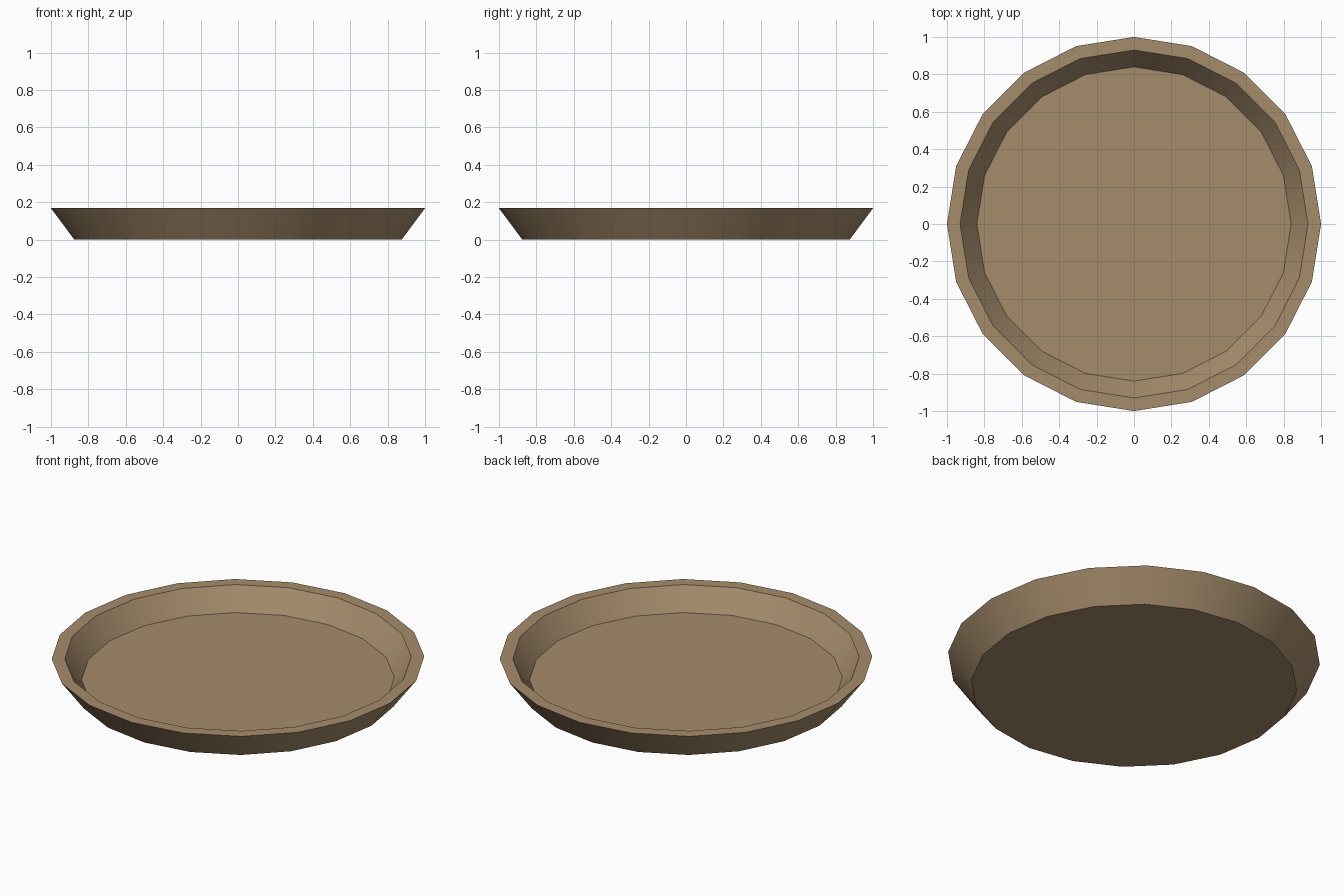
import bpy, bmesh, math

if "Cube" in bpy.data.objects:
    bpy.data.objects.remove(bpy.data.objects["Cube"])

SIDES = 20
# Cross-section (radius, height): base edge, outer rim, inner rim, floor edge
PROFILE = [(0.875, 0.0), (1.0, 0.168), (0.93, 0.168), (0.84, 0.044)]

# Lathe the profile into rings, then cap the underside and floor
bm = bmesh.new()
rings = []
for r, z in PROFILE:
    rings.append([bm.verts.new((r * math.cos(2 * math.pi * i / SIDES),
                                r * math.sin(2 * math.pi * i / SIDES), z))
                  for i in range(SIDES)])
for a, b in zip(rings, rings[1:]):
    for i in range(SIDES):
        j = (i + 1) % SIDES
        bm.faces.new((a[i], a[j], b[j], b[i]))
bm.faces.new(rings[0][::-1])
bm.faces.new(rings[-1])
bmesh.ops.recalc_face_normals(bm, faces=bm.faces)

mesh = bpy.data.meshes.new("dish")
bm.to_mesh(mesh)
bm.free()
dish = bpy.data.objects.new("dish", mesh)
bpy.context.collection.objects.link(dish)

# Tan clay colour
clay = bpy.data.materials.new("tan_clay")
clay.diffuse_color = (0.376, 0.262, 0.147, 1)
clay.use_nodes = True
clay.node_tree.nodes["Principled BSDF"].inputs["Base Color"].default_value = clay.diffuse_color
mesh.materials.append(clay)

# Soft walls with crisp rim and floor edges
bpy.context.view_layer.objects.active = dish
dish.select_set(True)
bpy.ops.object.shade_smooth_by_angle(angle=math.radians(30))
